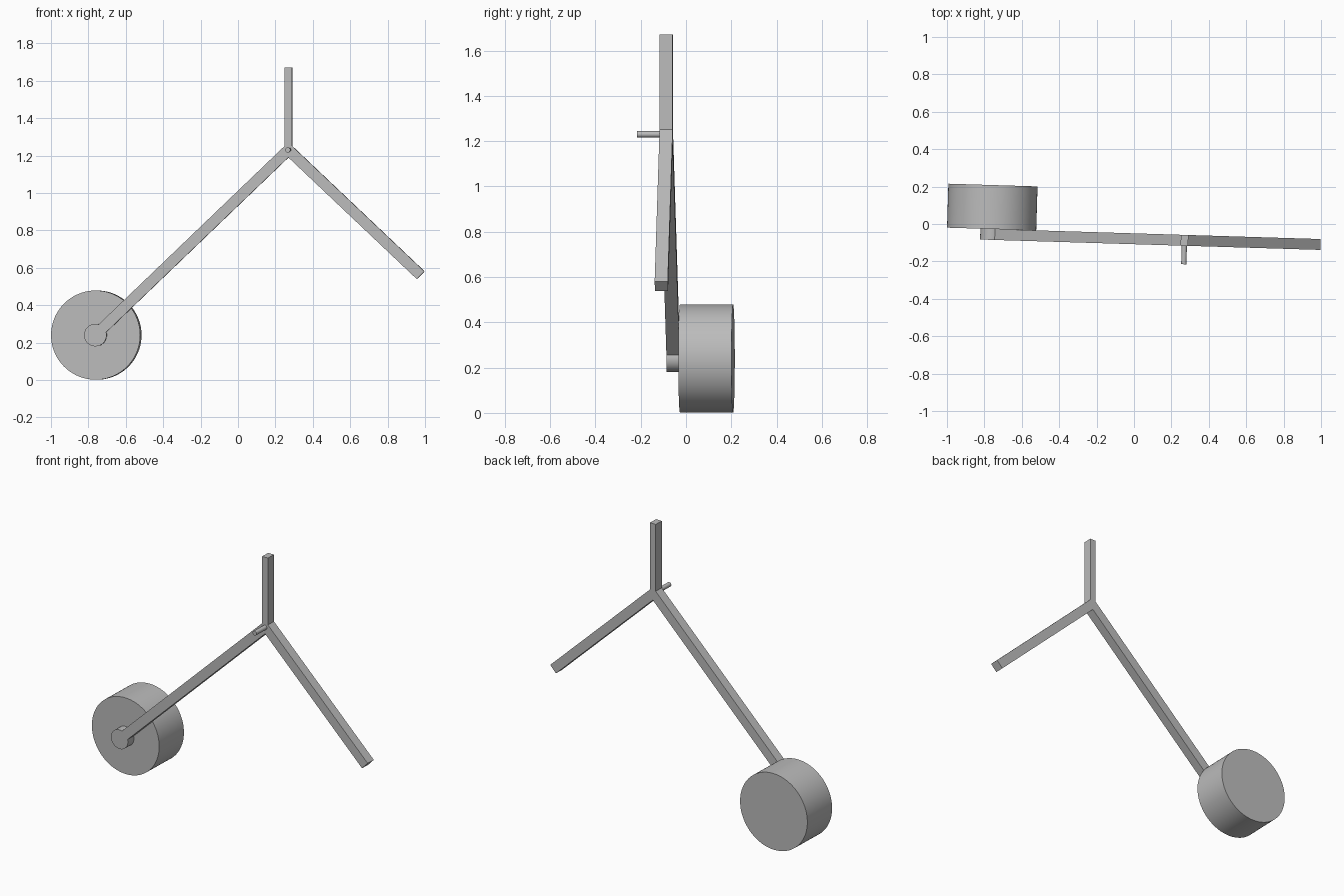
import bpy, bmesh
from math import atan2, asin, cos, sin, pi
from mathutils import Matrix, Vector

default = bpy.data.objects.get("Cube")
if default:
    bpy.data.objects.remove(default)

grey = bpy.data.materials.new("plain_grey")
grey.use_nodes = True
colour = (0.5, 0.5, 0.5, 1)
grey.diffuse_color = colour
grey.node_tree.nodes["Principled BSDF"].inputs["Base Color"].default_value = colour

TURN = Matrix.Rotation(-0.0305, 4, "Z")  # whole model is turned slightly


def extrude_profile(name, points, front, back):
    """Extrude an x-z outline from front to back along y."""
    bm = bmesh.new()
    face = bm.faces.new([bm.verts.new((p[0], front, p[1])) for p in points])
    new = bmesh.ops.extrude_face_region(bm, geom=[face])["geom"]
    moved = [v for v in new if isinstance(v, bmesh.types.BMVert)]
    bmesh.ops.translate(bm, verts=moved, vec=(0, back - front, 0))
    bmesh.ops.recalc_face_normals(bm, faces=bm.faces)
    bm.transform(TURN)
    mesh = bpy.data.meshes.new(name)
    bm.to_mesh(mesh)
    bm.free()
    mesh.materials.append(grey)
    obj = bpy.data.objects.new(name, mesh)
    bpy.context.collection.objects.link(obj)
    bpy.ops.object.select_all(action="DESELECT")
    obj.select_set(True)
    bpy.context.view_layer.objects.active = obj
    bpy.ops.object.shade_smooth_by_angle()
    return obj


def arc(centre, radius, start, end, count):
    """Points along an arc, both ends included."""
    angles = [start + (end - start) * i / (count - 1) for i in range(count)]
    return [centre + radius * Vector((cos(a), sin(a))) for a in angles]


def disc(name, centre, radius, front, back, sides):
    return extrude_profile(name, arc(centre, radius, 0, 2 * pi, sides + 1)[:-1], front, back)


joint = Vector((0.2725, 1.23))
axle = Vector((-0.76, 0.24))
arm_tip = Vector((0.98, 0.56))
HALF = 0.029
HUB = 0.06
TOP = 1.67
FRONT, BACK = -0.108, -0.05

# Forked frame: long arm with round hub, short arm and upright in one outline
long_dir = (joint - axle).normalized()
short_dir = (arm_tip - joint).normalized()
long_up = Vector((-long_dir.y, long_dir.x)) * HALF
short_up = Vector((-short_dir.y, short_dir.x)) * HALF
left, right = joint + long_up, joint + short_up
crotch = joint - Vector((0, HALF / long_dir.x))

heading = atan2(long_dir.y, long_dir.x)
gap = asin(HALF / HUB)
hub_arc = arc(axle, HUB, heading + gap, heading + 2 * pi - gap, 40)
outline = [Vector((right.x, TOP)), Vector((left.x, TOP)), left, *hub_arc,
           crotch, arm_tip - short_up, arm_tip + short_up, right]
extrude_profile("forked_frame", outline, FRONT, BACK)

# Drum wheel behind the hub, and the pin on the joint
disc("drum_wheel", axle, 0.2385, BACK, 0.185, 96)
disc("joint_pin", joint, 0.014, -0.207, FRONT, 24)
